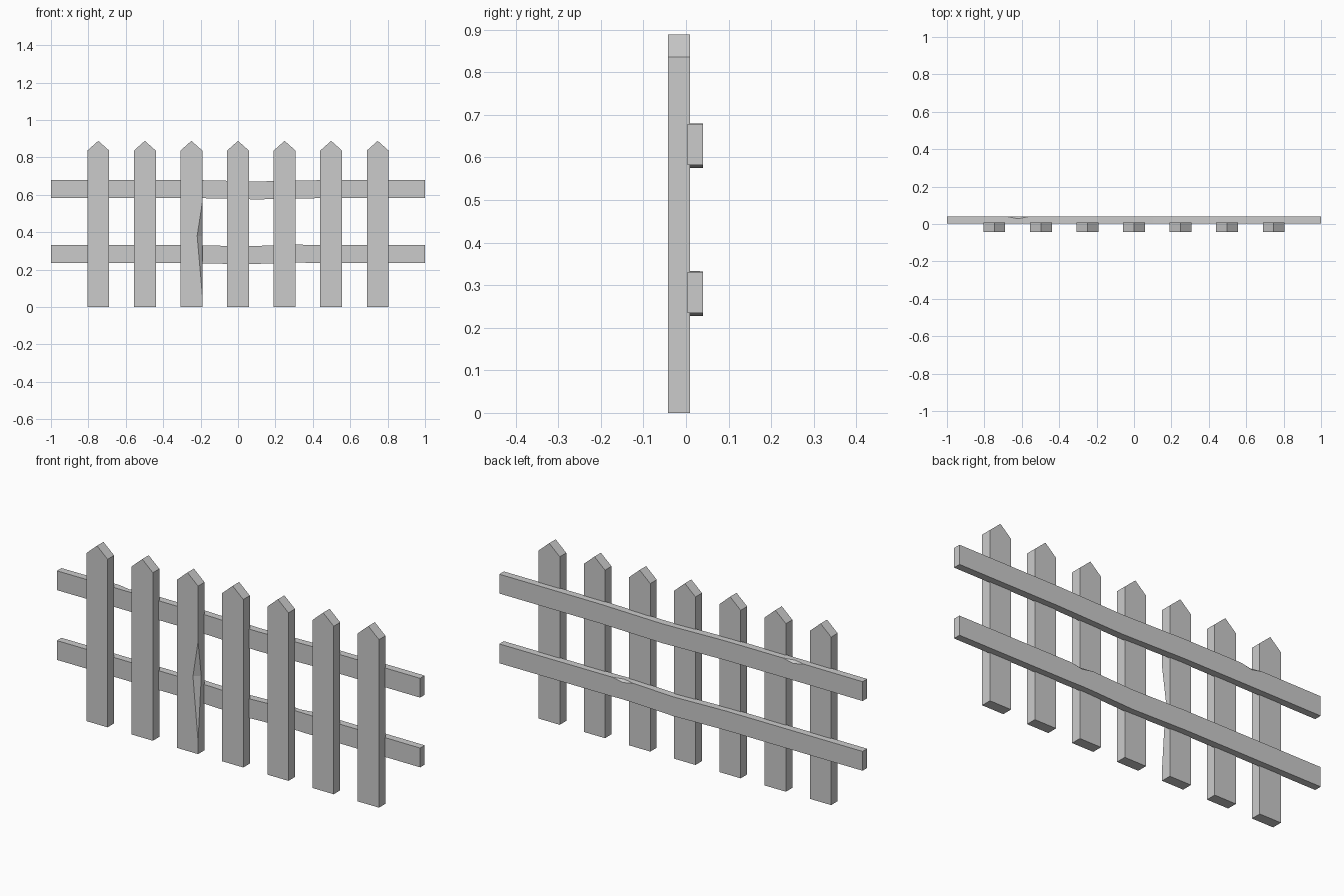
import bpy, bmesh

if "Cube" in bpy.data.objects:
    bpy.data.objects.remove(bpy.data.objects["Cube"])

Y_FRONT, Y_BACK = -0.042, 0.009


def loft(name, rings):
    """Skin a list of equal-length rings, cap both ends, weld collapsed chips."""
    bm = bmesh.new()
    rows = [[bm.verts.new(p) for p in ring] for ring in rings]
    n = len(rows[0])
    for a, b in zip(rows, rows[1:]):
        for i in range(n):
            j = (i + 1) % n
            bm.faces.new((a[i], a[j], b[j], b[i]))
    bm.faces.new(rows[0][::-1])
    bm.faces.new(rows[-1])
    bmesh.ops.remove_doubles(bm, verts=bm.verts[:], dist=0.0001)
    bmesh.ops.recalc_face_normals(bm, faces=bm.faces[:])
    me = bpy.data.meshes.new(name)
    bm.to_mesh(me)
    bm.free()
    ob = bpy.data.objects.new(name, me)
    bpy.context.collection.objects.link(ob)
    return ob


def picket(name, cx):
    w = 0.0585
    outline = [(-w, 0), (w, 0), (w, 0.836), (0, 0.888), (-w, 0.836)]
    return loft(name, [[(cx + x, y, z) for x, z in outline] for y in (Y_FRONT, Y_BACK)])


def chipped_picket(name, cx):
    # front right edge is splintered, deepest at mid height
    w = 0.0585

    def ring(z, cut=0, half=w, top=None):
        return [(cx - half, Y_FRONT, z), (cx + half - cut, Y_FRONT, z),
                (cx + half, Y_FRONT + cut * 0.9, z), (cx + half, Y_BACK, z),
                (cx - half, Y_BACK, z)]
    return loft(name, [ring(0), ring(0.06), ring(0.38, 0.028), ring(0.56),
                       ring(0.836), ring(0.888, half=0)])


def rail(name, z0, stations):
    # stations: x, vertical offset, chip depth on the top back edge
    y0, y1, h = 0.004, 0.040, 0.096
    rings = []
    for x, dz, c in stations:
        lo, hi = z0 + dz, z0 + dz + h
        rings.append([(x, y0, lo), (x, y1, lo), (x, y1, hi - c),
                      (x, y1 - c, hi), (x, y0, hi)])
    return loft(name, rings)


# Pickets
for i in range(7):
    build = chipped_picket if i == 2 else picket
    build(f"picket_{i + 1}", (i - 3) * 0.249)

# Slightly warped rails, each with one chipped spot
rail("upper_rail", 0.582, [(-1, 0, 0), (-0.68, 0.001, 0), (-0.62, 0.001, 0.012),
                           (-0.56, 0.001, 0), (-0.25, 0.001, 0), (0.1, -0.007, 0),
                           (0.45, 0, 0), (1, 0, 0)])
rail("lower_rail", 0.235, [(-1, 0, 0), (-0.25, 0, 0), (0.04, -0.007, 0),
                           (0.26, 0.001, 0), (0.32, 0.002, 0.012),
                           (0.38, 0.001, 0), (1, 0, 0)])
